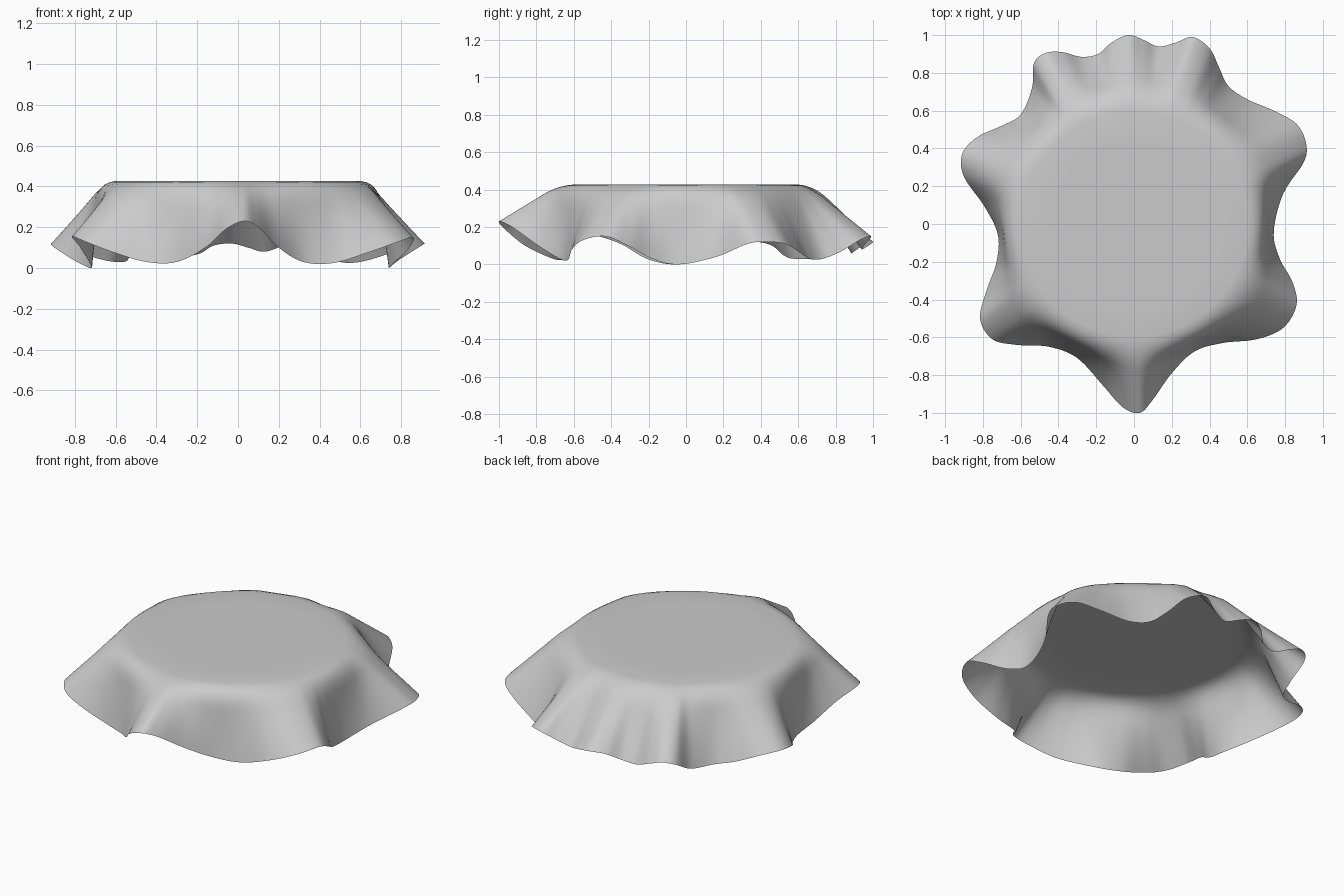
import bpy
import bmesh
from math import hypot
from mathutils import Vector

# Remove the default cube
cube = bpy.data.objects.get("Cube")
if cube:
    bpy.data.objects.remove(cube, do_unlink=True)

TOP_Z = 0.427       # height of the flat top
FLAT_R = 0.60       # where the cloth begins to bend
BEND_R = 0.685      # where the cloth turns down
STEPS = 7           # samples between neighbouring hem points
WALL_RINGS = 16
FLAT_RINGS = 4

# Hem of the cloth, counter-clockwise from the left side: folds and valleys
HEM = [
    (.74, -.04, 0), (.79, .16, .04), (.9, .33, .11), (.91, .43, .12),
    (.86, .53, .11), (.74, .6, .07), (.6, .66, .03), (.5, .73, .03),
    (.45, .83, .07), (.4, .93, .13), (.31, .99, .15), (.22, .96, .11),
    (.13, .94, .08), (.05, .975, .1), (-.03, 1, .12), (-.12, .96, .11),
    (-.19, .9, .07), (-.28, .885, .06), (-.38, .91, .1), (-.47, .905, .13),
    (-.53, .85, .11), (-.54, .72, .04), (-.6, .58, .03), (-.7, .52, .05),
    (-.83, .46, .1), (-.91, .37, .12), (-.9, .25, .1), (-.79, .09, .03),
    (-.72, -.06, 0), (-.73, -.21, .03), (-.78, -.35, .11), (-.815, -.5, .155),
    (-.75, -.61, .13), (-.62, -.64, .08), (-.45, -.65, .03), (-.3, -.71, .03),
    (-.16, -.86, .1), (-.06, -.97, .19), (.03, -1, .23), (.1, -.93, .2),
    (.2, -.79, .1), (.32, -.675, .03), (.47, -.63, .025), (.65, -.61, .08),
    (.79, -.55, .13), (.86, -.43, .15), (.84, -.31, .1), (.77, -.18, .03),
]


def closed_spline(points, steps):
    """Smooth closed curve passing through all the points."""
    pts = [Vector(p) for p in points]
    count = len(pts)
    curve = []
    for i in range(count):
        a, b, c, d = (pts[(i + k) % count] for k in (-1, 0, 1, 2))
        for s in range(steps):
            t = s / steps
            curve.append(0.5 * (2 * b + (c - a) * t
                                + (2 * a - 5 * b + 4 * c - d) * t ** 2
                                + (3 * b - a - 3 * c + d) * t ** 3))
    return curve


def drape_point(hem, t):
    """Point on the hanging cloth: t runs from the flat top to the hem."""
    out = Vector((hem.x, hem.y, 0)) / hypot(hem.x, hem.y)
    start = out * FLAT_R + Vector((0, 0, TOP_Z))
    bend = out * BEND_R + Vector((0, 0, TOP_Z - 0.005))
    # rounded edge first, then a nearly straight fall
    knee = bend.lerp(hem, 0.25)
    if t < 0.3:
        u = t / 0.3
        return start.lerp(bend, u).lerp(bend.lerp(knee, u), u)
    return knee.lerp(hem, (t - 0.3) / 0.7)


def skin(bm, inner, outer):
    """Join two rings of vertices with quads."""
    n = len(inner)
    for i in range(n):
        j = (i + 1) % n
        bm.faces.new((inner[i], outer[i], outer[j], inner[j]))


# Cloth material
grey = bpy.data.materials.new("light grey cloth")
grey.use_nodes = True
colour = (0.6, 0.6, 0.6, 1)
grey.diffuse_color = colour
grey.node_tree.nodes["Principled BSDF"].inputs["Base Color"].default_value = colour

# Draped cloth: flat disc in the middle, folded skirt around it
bm = bmesh.new()
hem_curve = closed_spline(HEM, STEPS)
rings = []
for k in range(1, FLAT_RINGS):
    ring = []
    for hem in hem_curve:
        p = drape_point(hem, 0)
        f = k / FLAT_RINGS
        ring.append(bm.verts.new((p.x * f, p.y * f, TOP_Z)))
    rings.append(ring)
for k in range(WALL_RINGS + 1):
    rings.append([bm.verts.new(drape_point(hem, k / WALL_RINGS)) for hem in hem_curve])
for inner, outer in zip(rings, rings[1:]):
    skin(bm, inner, outer)
centre = bm.verts.new((0, 0, TOP_Z))
first = rings[0]
for i, vert in enumerate(first):
    bm.faces.new((centre, vert, first[(i + 1) % len(first)]))
for face in bm.faces:
    face.smooth = True

mesh = bpy.data.meshes.new("tablecloth")
bm.to_mesh(mesh)
bm.free()
mesh.materials.append(grey)
cloth = bpy.data.objects.new("tablecloth", mesh)
bpy.context.collection.objects.link(cloth)
